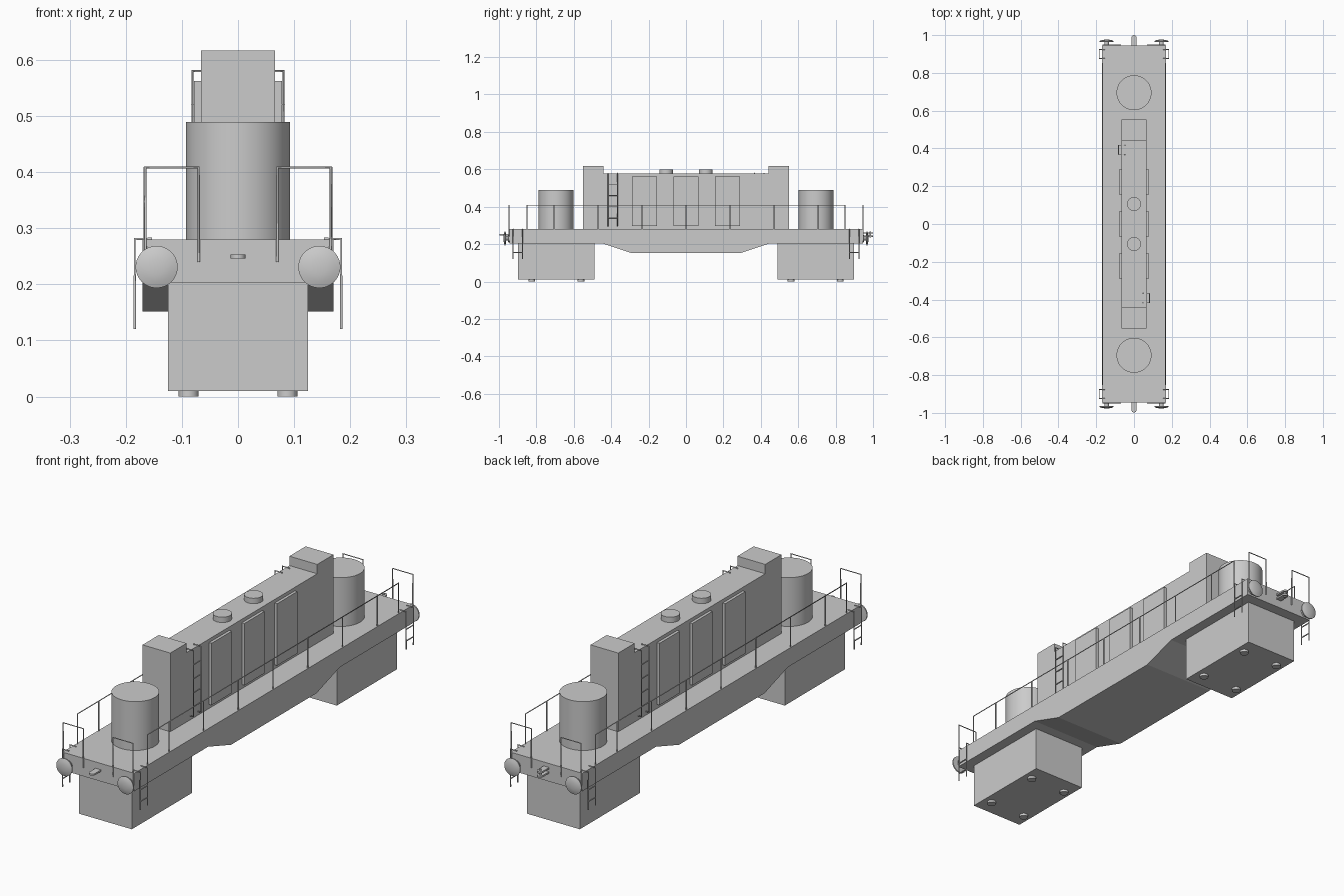
import bpy, bmesh
from math import pi
from mathutils import Matrix

if "Cube" in bpy.data.objects:
    bpy.data.objects.remove(bpy.data.objects["Cube"])


def finish(name, bm, smooth=False):
    bmesh.ops.recalc_face_normals(bm, faces=bm.faces)
    me = bpy.data.meshes.new(name)
    bm.to_mesh(me)
    bm.free()
    ob = bpy.data.objects.new(name, me)
    bpy.context.collection.objects.link(ob)
    if smooth:
        bpy.ops.object.select_all(action='DESELECT')
        ob.select_set(True)
        bpy.context.view_layer.objects.active = ob
        bpy.ops.object.shade_smooth_by_angle(angle=0.6)
    return ob


def box(name, x0, x1, y0, y1, z0, z1):
    x0, x1 = sorted((x0, x1))
    y0, y1 = sorted((y0, y1))
    bm = bmesh.new()
    m = Matrix.Translation(((x0 + x1) / 2, (y0 + y1) / 2, (z0 + z1) / 2))
    bmesh.ops.create_cube(bm, size=1, matrix=m @ Matrix.Diagonal((x1 - x0, y1 - y0, z1 - z0, 1)))
    return finish(name, bm)


def extrude_x(name, prof, half):
    # extrude a (y, z) outline symmetrically along x
    bm = bmesh.new()
    f = bm.faces.new([bm.verts.new((-half, y, z)) for y, z in prof])
    ret = bmesh.ops.extrude_face_region(bm, geom=[f])
    vs = [v for v in ret['geom'] if isinstance(v, bmesh.types.BMVert)]
    bmesh.ops.translate(bm, verts=vs, vec=(2 * half, 0, 0))
    return finish(name, bm)


def lathe(name, prof, loc, rot=Matrix(), n=48):
    # spin an (r, h) profile about its axis
    bm = bmesh.new()
    vs = [bm.verts.new((r, 0, h)) for r, h in prof]
    es = [bm.edges.new(p) for p in zip(vs, vs[1:])]
    bmesh.ops.spin(bm, geom=vs + es, cent=(0, 0, 0), axis=(0, 0, 1), angle=2 * pi, steps=n)
    bmesh.ops.remove_doubles(bm, verts=bm.verts, dist=1e-5)
    bm.transform(Matrix.Translation(loc) @ rot)
    return finish(name, bm, True)


def cyl(name, r, x, y, z0, z1, n=48):
    return lathe(name, [(0, 0), (r, 0), (r, z1 - z0), (0, z1 - z0)], (x, y, z0), n=n)


def rods(name, paths, r=0.0025):
    cu = bpy.data.curves.new(name, 'CURVE')
    cu.dimensions = '3D'
    cu.bevel_depth = r
    cu.bevel_resolution = 1
    cu.use_fill_caps = True
    for p in paths:
        sp = cu.splines.new('POLY')
        sp.points.add(len(p) - 1)
        for q, c in zip(sp.points, p):
            q.co = (*c, 1)
    ob = bpy.data.objects.new(name, cu)
    bpy.context.collection.objects.link(ob)
    bpy.ops.object.select_all(action='DESELECT')
    ob.select_set(True)
    bpy.context.view_layer.objects.active = ob
    bpy.ops.object.convert(target='MESH')


DECK, RAIL = 0.28, 0.408

# frame with deeper belly
extrude_x("frame", [(-0.945, DECK), (-0.945, 0.203), (-0.445, 0.203), (-0.29, 0.152),
                    (0.29, 0.152), (0.445, 0.203), (0.945, 0.203), (0.945, DECK)], 0.17)

# hood with raised ends
extrude_x("hood", [(-0.552, DECK), (0.552, DECK), (0.552, 0.617), (0.442, 0.617),
                   (0.442, 0.577), (-0.442, 0.577), (-0.442, 0.617), (-0.552, 0.617)], 0.066)

# roof vents and side doors
for y in (-0.106, 0.106):
    cyl("roof_vent", 0.037, 0, y, 0.575, 0.6)
for s in (-1, 1):
    for y in (-0.222, 0, 0.222):
        box("side_door", s * 0.06, s * 0.078, y - 0.068, y + 0.068, 0.297, 0.562)

for e in (-1, 1):
    # bogie blocks, feet, end tanks
    box("bogie", -0.125, 0.125, e * 0.49, e * 0.897, 0.01, 0.21)
    for y in (0.562, 0.825):
        for x in (-0.088, 0.088):
            cyl("foot", 0.018, x, e * y, 0, 0.012, 24)
    cyl("end_tank", 0.0925, 0, e * 0.695, DECK, 0.489, 64)

    # hood ladder, bent over the roof edge
    sx, yc = -e, e * 0.392
    lad = []
    for y in (yc - 0.025, yc + 0.025):
        lad.append([(sx * 0.048, y, 0.575), (sx * 0.048, y, 0.58),
                    (sx * 0.081, y, 0.58), (sx * 0.081, y, 0.297), (sx * 0.064, y, 0.297)])
    for z in (0.34, 0.40, 0.46, 0.52):
        lad.append([(sx * 0.081, yc - 0.025, z), (sx * 0.081, yc + 0.025, z)])
    rods("hood_ladder", lad)

    for s in (-1, 1):
        # buffer: collar, stem and domed head
        lathe("buffer", [(0, -0.005), (0.022, -0.005), (0.022, 0.005), (0.012, 0.006),
                         (0.012, 0.018), (0.037, 0.019), (0.0375, 0.024), (0.027, 0.028),
                         (0.014, 0.0305), (0, 0.031)],
              (s * 0.145, e * 0.945, 0.231), Matrix.Rotation(-e * pi / 2, 4, 'X'))
        # end handrail
        rods("end_handrail", [[(s * 0.165, e * 0.947, 0.24), (s * 0.165, e * 0.947, RAIL),
                               (s * 0.07, e * 0.947, RAIL), (s * 0.07, e * 0.947, 0.24)]])
        # boarding steps
        st = [[(s * 0.153, e * y, 0.281), (s * 0.184, e * y, 0.281), (s * 0.184, e * y, 0.12)]
              for y in (0.875, 0.924)]
        st += [[(s * 0.184, e * 0.875, z), (s * 0.184, e * 0.924, z)] for z in (0.155, 0.205)]
        rods("boarding_steps", st)

# side railings
for s in (-1, 1):
    x = s * 0.166
    rail = [[(x, -0.85, DECK - 0.01), (x, -0.85, RAIL), (x, 0.85, RAIL), (x, 0.85, DECK - 0.01)]]
    rail += [[(x, 0.235 * i, DECK - 0.01), (x, 0.235 * i, RAIL)] for i in range(-3, 4)]
    rods("side_railing", rail)

# front drawbar tab, rear clevis with pin
box("front_drawbar", -0.013, 0.013, -0.985, -0.94, 0.246, 0.253)
cyl("front_drawbar_eye", 0.013, 0, -0.985, 0.246, 0.253, 24)
for z in (0.238, 0.256):
    box("rear_clevis", -0.013, 0.013, 0.94, 0.985, z, z + 0.007)
    cyl("rear_clevis_eye", 0.013, 0, 0.987, z, z + 0.007, 24)
cyl("rear_pin", 0.005, 0, 0.985, 0.234, 0.268, 16)
